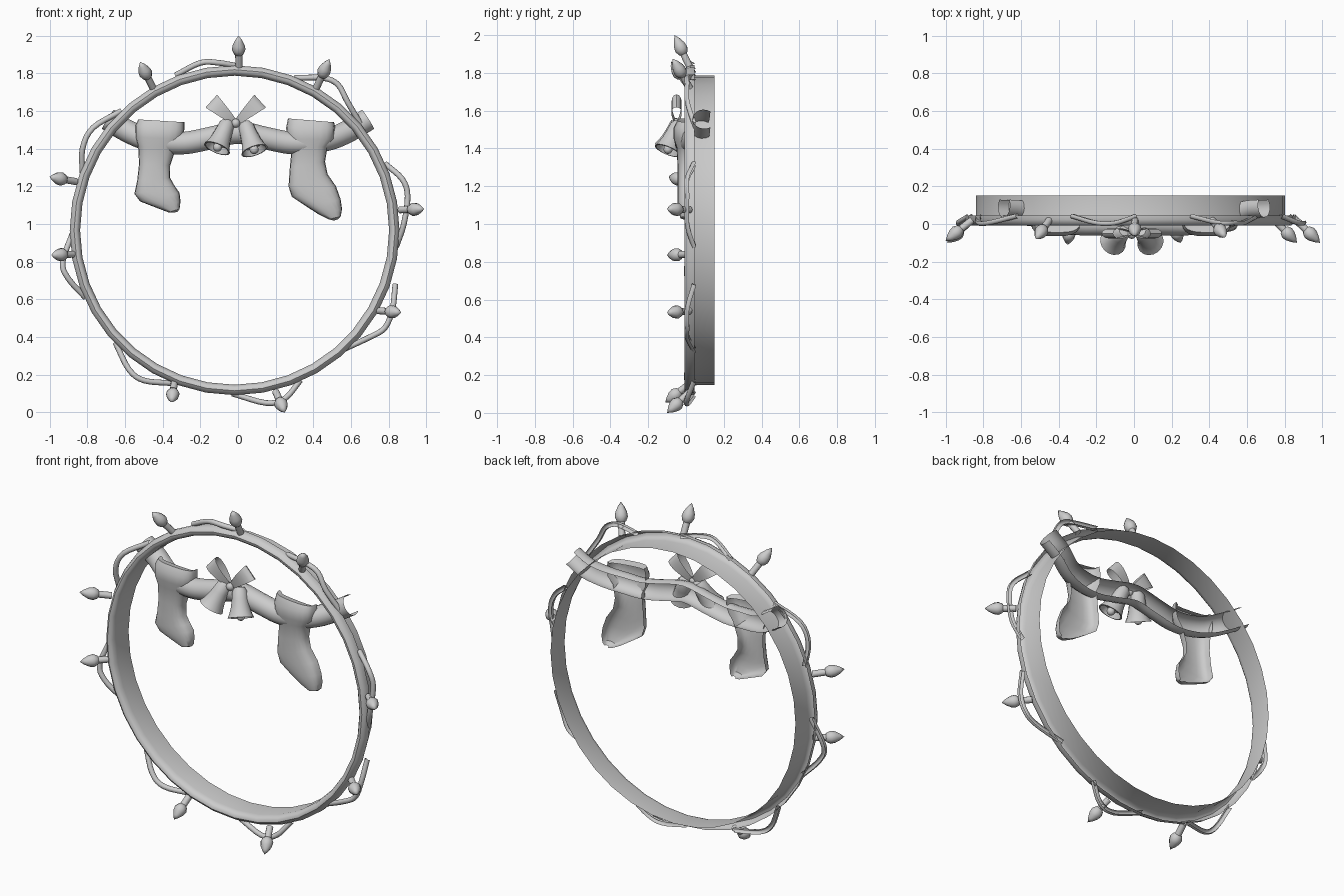
import bpy, bmesh, math
from mathutils import Vector


def grid_mesh(name, rows, closed=False):
    """Skin rows of points; closed joins the ends of each row."""
    bm = bmesh.new()
    vs = [[bm.verts.new(p) for p in row] for row in rows]
    n = len(rows[0])
    for a, b in zip(vs, vs[1:]):
        for i in range(n if closed else n - 1):
            j = (i + 1) % n
            bm.faces.new((a[i], a[j], b[j], b[i]))
    bmesh.ops.remove_doubles(bm, verts=bm.verts, dist=0.0005)
    bmesh.ops.recalc_face_normals(bm, faces=bm.faces)
    me = bpy.data.meshes.new(name)
    bm.to_mesh(me)
    bm.free()
    ob = bpy.data.objects.new(name, me)
    bpy.context.collection.objects.link(ob)
    return ob


def lathe(name, profile, base, axis, seg):
    """Spin (radius, height) points around an axis."""
    q = Vector(axis).to_track_quat('Z', 'Y')
    rows = [[Vector(base) + q @ Vector((r * math.cos(k * math.tau / seg),
                                        r * math.sin(k * math.tau / seg), h))
             for k in range(seg)] for r, h in profile]
    return grid_mesh(name, rows, True)


def smooth_path(pts, steps=4):
    """Catmull-Rom through the points."""
    p = [Vector(v) for v in pts]
    p = [2 * p[0] - p[1]] + p + [2 * p[-1] - p[-2]]
    out = []
    for a, b, c, d in zip(p, p[1:], p[2:], p[3:]):
        for s in range(steps):
            t = s / steps
            out.append(0.5 * (2 * b + (c - a) * t + (2 * a - 5 * b + 4 * c - d) * t * t
                              + (3 * b - a - 3 * c + d) * t ** 3))
    return out + [p[-2]]


def gutter(name, pts, r, a0, a1, seg):
    """Tube with an open back, swept along a path."""
    p = smooth_path(pts)
    rows = []
    for i, c in enumerate(p):
        t = (p[min(i + 1, len(p) - 1)] - p[max(i - 1, 0)]).normalized()
        front = Vector((0, -1, 0))
        front = (front - t * front.dot(t)).normalized()
        side = t.cross(front)
        angs = [math.radians(a0 + (a1 - a0) * k / seg) for k in range(seg + 1)]
        rows.append([c + r * (math.cos(a) * side + math.sin(a) * front) for a in angs])
    return grid_mesh(name, rows)


# Hoop: thin band behind, rounded lip in front
lathe("hoop", [(0.82, 0.15), (0.82, 0.03), (0.826, 0.008), (0.838, -0.005), (0.852, -0.007),
               (0.866, 0.003), (0.875, 0.022), (0.875, 0.045)],
      (-0.018, 0, 0.967), (0, 1, 0), 36)

# Light string: wire loops weaving outside the hoop
wires = [
    [(-0.33, 1.79), (-0.2, 1.855), (-0.1, 1.855), (0.01, 1.835)],
    [(0.3, 1.775), (0.45, 1.775), (0.53, 1.74), (0.58, 1.65), (0.65, 1.53)],
    [(0.78, 1.32), (0.87, 1.24), (0.9, 1.15), (0.88, 1.0), (0.84, 0.88)],
    [(0.835, 0.68), (0.82, 0.55), (0.78, 0.45), (0.7, 0.4), (0.55, 0.33)],
    [(0.33, 0.17), (0.25, 0.075), (0.15, 0.05), (-0.03, 0.1)],
    [(-0.65, 0.37), (-0.58, 0.23), (-0.5, 0.17), (-0.35, 0.155)],
    [(-0.87, 0.97), (-0.93, 0.8), (-0.9, 0.71), (-0.81, 0.61)],
    [(-0.825, 1.27), (-0.825, 1.4), (-0.77, 1.51), (-0.62, 1.6)],
]
for i, w in enumerate(wires):
    last = len(w) - 1
    gutter(f"wire_{i + 1}", [(x, 0.045 if k in (0, last) else 0.008, z)
                             for k, (x, z) in enumerate(w)], 0.015, -40, 220, 7)

# Bulbs with sockets: base x, z, tip x, y, z
bulbs = [(0.005, 1.83, 0.003, -0.06, 2.0), (-0.45, 1.72, -0.52, -0.08, 1.86),
         (0.415, 1.72, 0.485, -0.07, 1.875), (-0.86, 1.225, -1.0, -0.09, 1.25),
         (0.86, 1.075, 0.987, -0.1, 1.08), (-0.865, 0.84, -0.99, -0.1, 0.835),
         (0.745, 0.54, 0.865, -0.1, 0.53), (-0.338, 0.155, -0.352, -0.11, 0.055),
         (0.2, 0.11, 0.248, -0.1, 0.0)]
for i, (x, z, tx, ty, tz) in enumerate(bulbs):
    base = Vector((x, 0.02, z))
    d = Vector((tx, ty, tz)) - base
    L = d.length
    lathe(f"socket_{i + 1}", [(0, 0), (0.019, 0), (0.019, L * 0.46), (0, L * 0.46)], base, d, 10)
    lathe(f"bulb_{i + 1}", [(0.012, L * 0.38), (0.026, L * 0.43), (0.036, L * 0.56),
                            (0.032, L * 0.7), (0.018, L * 0.86), (0, L)], base, d, 10)

# Garland: wavy open-backed swag
half = [(0.69, 0.095, 1.555), (0.6, 0.085, 1.50), (0.5, 0.04, 1.455), (0.4, 0.01, 1.435),
        (0.28, 0.0, 1.43), (0.15, 0.0, 1.455)]
gutter("garland", [(-x, y, z) for x, y, z in half] + [(0, 0, 1.485)] + half[::-1],
       0.06, -35, 215, 12)


# Stockings: rows of left x, z, right x, z, front depth; each row bulges forward
def stocking(name, table):
    rows = []
    for lx, lz, rx, rz, dep in table:
        a, b = Vector((lx, 0.02, lz)), Vector((rx, 0.02, rz))
        row = []
        for k in range(11):
            t = math.pi * k / 10
            u = math.cos(t)
            u = math.copysign(abs(u) ** 0.75, u)
            row.append((a + b) / 2 + (a - b) / 2 * u
                       + Vector((0, -dep * math.sin(t) ** 0.6, 0)))
        rows.append(row)
    grid_mesh(name, rows)


stocking("left_stocking", [
    (-0.515, 1.545, -0.3, 1.53, 0.02), (-0.53, 1.555, -0.285, 1.54, 0.065),
    (-0.545, 1.52, -0.285, 1.5, 0.085), (-0.545, 1.46, -0.295, 1.45, 0.085),
    (-0.53, 1.41, -0.33, 1.4, 0.07), (-0.525, 1.32, -0.36, 1.31, 0.065),
    (-0.535, 1.23, -0.36, 1.245, 0.065), (-0.55, 1.16, -0.335, 1.2, 0.065),
    (-0.52, 1.12, -0.31, 1.165, 0.065), (-0.43, 1.085, -0.305, 1.12, 0.06),
    (-0.37, 1.062, -0.31, 1.08, 0.05), (-0.34, 1.06, -0.32, 1.065, 0.015)])
stocking("right_stocking", [
    (0.28, 1.55, 0.5, 1.53, 0.02), (0.265, 1.56, 0.51, 1.54, 0.065),
    (0.255, 1.51, 0.515, 1.51, 0.085), (0.262, 1.45, 0.51, 1.45, 0.085),
    (0.285, 1.4, 0.475, 1.41, 0.07), (0.275, 1.3, 0.462, 1.33, 0.065),
    (0.268, 1.2, 0.475, 1.265, 0.065), (0.285, 1.145, 0.52, 1.2, 0.065),
    (0.36, 1.095, 0.545, 1.13, 0.065), (0.43, 1.05, 0.552, 1.08, 0.06),
    (0.48, 1.025, 0.545, 1.04, 0.05), (0.51, 1.018, 0.53, 1.025, 0.015)])

# Bells with clappers
bell = [(0, 0), (0.028, 0.004), (0.041, 0.025), (0.046, 0.07), (0.053, 0.115), (0.063, 0.15),
        (0.073, 0.172), (0.065, 0.173), (0.05, 0.14), (0, 0.13)]
for side, top, axis in (("left", (-0.05, -0.035, 1.55), (-0.062, -0.062, -0.15)),
                        ("right", (0.035, -0.035, 1.54), (0.052, -0.062, -0.15))):
    lathe(f"{side}_bell", bell, top, axis, 16)
    c = Vector(top) + Vector(axis).normalized() * 0.165
    bpy.ops.mesh.primitive_uv_sphere_add(segments=12, ring_count=8, radius=0.024, location=c)
    bpy.context.object.name = f"{side}_clapper"

# Bow: two ribbon loops and a knot
for side, s in (("left", -1), ("right", 1)):
    out = Vector((s * 0.74, 0, 0.67))
    across = Vector((s * -0.67, 0, 0.74))
    rows = []
    for k in range(17):
        a = math.tau * k / 16
        d = 0.09 - 0.085 * math.cos(a)
        w = 0.012 + 0.034 * (d / 0.175) ** 0.8
        c = Vector((-0.012, -0.05 - 0.036 * math.sin(a) * (0.4 + 0.6 * d / 0.175), 1.535)) + out * d
        rows.append([c - across * w, c, c + across * w])
    grid_mesh(f"{side}_bow_loop", rows)
bpy.ops.mesh.primitive_uv_sphere_add(segments=12, ring_count=8, radius=0.024,
                                     location=(-0.012, -0.055, 1.535))
bpy.context.object.name = "bow_knot"

# Smooth shading with sharp edges kept
for ob in bpy.context.scene.objects:
    ob.select_set(True)
    bpy.context.view_layer.objects.active = ob
bpy.ops.object.shade_smooth_by_angle(angle=math.radians(40))
